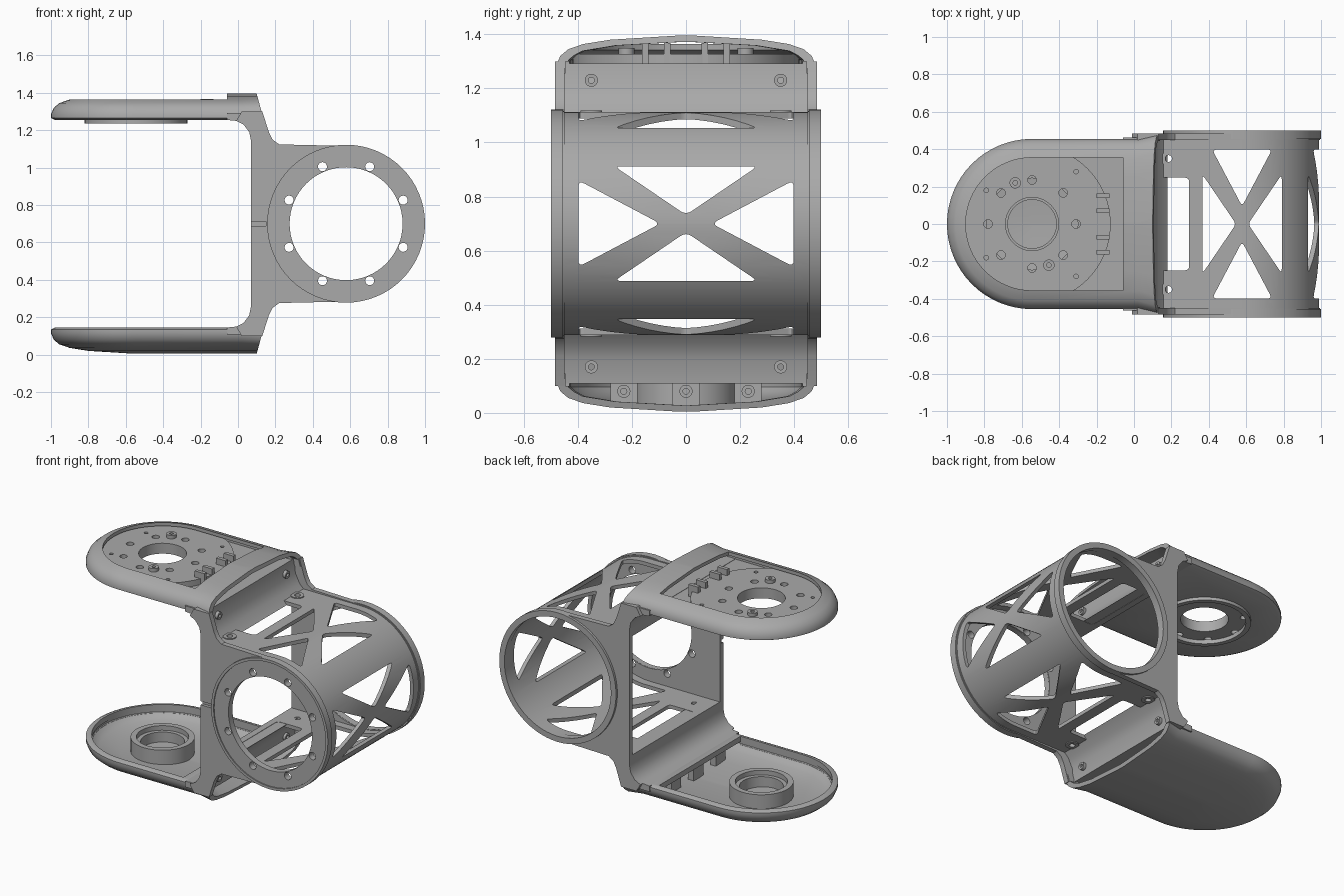
import bpy, bmesh
from math import cos, sin, pi, radians
from mathutils import Vector

cube = bpy.data.objects.get("Cube")
if cube:
    bpy.data.objects.remove(cube)

GREY = (0.4, 0.4, 0.4, 1)
metal = bpy.data.materials.new("plain_grey")
metal.use_nodes = True
metal.diffuse_color = GREY
metal.node_tree.nodes["Principled BSDF"].inputs["Base Color"].default_value = GREY

MID = 0.70      # height of the plane of symmetry
CX = 0.578      # barrel axis
DISC = -0.545   # centre of the round arm ends
ARM_R = 0.455


def loft(name, rings):
    """Solid through rings of equal point count, capped at both ends."""
    bm = bmesh.new()
    rows = [[bm.verts.new(p) for p in ring] for ring in rings]
    n = len(rows[0])
    for a, b in zip(rows, rows[1:]):
        for i in range(n):
            j = (i + 1) % n
            bm.faces.new((a[i], a[j], b[j], b[i]))
    bm.faces.new(rows[0])
    bm.faces.new(rows[-1])
    bmesh.ops.recalc_face_normals(bm, faces=bm.faces)
    mesh = bpy.data.meshes.new(name)
    bm.to_mesh(mesh)
    bm.free()
    mesh.materials.append(metal)
    obj = bpy.data.objects.new(name, mesh)
    bpy.context.collection.objects.link(obj)
    return obj


def prism(name, pts, lo, hi, axis):
    place = {"X": lambda u, v, w: (w, u, v),
             "Y": lambda u, v, w: (u, w, v),
             "Z": lambda u, v, w: (u, v, w)}[axis]
    return loft(name, [[place(u, v, w) for u, v in pts] for w in (lo, hi)])


def circle(u, v, r, n=48):
    return [(u + r * cos(2 * pi * i / n), v + r * sin(2 * pi * i / n)) for i in range(n)]


def rect(u0, u1, v0, v1):
    return [(u0, v0), (u1, v0), (u1, v1), (u0, v1)]


def rounded(pts, d=0.025):
    """Round every corner of a polygon."""
    out = []
    for i, p in enumerate(pts):
        p = Vector(p)
        a = p + (Vector(pts[i - 1]) - p).normalized() * d
        b = p + (Vector(pts[(i + 1) % len(pts)]) - p).normalized() * d
        for t in (0, 0.25, 0.5, 0.75, 1):
            out.append(tuple(a * (1 - t) ** 2 + p * 2 * t * (1 - t) + b * t * t))
    return out


def cut(obj, *cutters):
    for c in cutters:
        mod = obj.modifiers.new("cut", "BOOLEAN")
        mod.operation, mod.solver, mod.object = "DIFFERENCE", "EXACT", c
        bpy.context.view_layer.objects.active = obj
        bpy.ops.object.modifier_apply(modifier=mod.name)
        bpy.data.objects.remove(c)
    return obj


def ring(name, u, v, r, inner, lo, hi, axis):
    return cut(prism(name, circle(u, v, r), lo, hi, axis),
               prism("cutter", circle(u, v, inner), lo - 0.1, hi + 0.1, axis))


def stadium(r, x_end, flare=0.0, n=32):
    arc = [(DISC - r * sin(pi * i / n), -r * cos(pi * i / n)) for i in range(n + 1)]
    return [(x_end, -r - flare), (0.02, -r)] + arc + [(0.02, r), (x_end, r + flare)]


def dome(name, steps, s, x_end=None):
    """Domed arm solid from (inset, distance from the middle plane) steps."""
    rings = []
    for inset, h in steps:
        end = 0.1 + (0.695 - h) * 0.27 if x_end is None else x_end
        rings.append([(x, y, MID + s * h) for x, y in stadium(ARM_R - inset, end, 0.025)])
    return loft(name, rings)


def slab(name, pts, h0, h1, s):
    return prism(name, pts, MID + s * h0, MID + s * h1, "Z")


# Arms: domed shells, hollow and open toward the barrel
OUTER = [(.02, .555), (0, .565), (0, .585), (.015, .62), (.045, .645),
         (.1, .664), (.2, .68), (.445, .695)]
INNER = [(.03, .59), (.03, .605), (.05, .622), (.08, .638), (.2, .658), (.445, .672)]
BEND = [(-.06, .555), (-.01, .55), (.03, .53), (.06, .49), (.07, .44), (.07, .39)]
for s, level in ((1, "upper"), (-1, "lower")):
    arm = dome(level + "_arm", OUTER, s)
    cut(arm, dome("cutter", INNER, s, 0.3), slab("cutter", rect(.085, .3, -.445, .445), .5, .6, s))
    if s > 0:
        pocket = [(min(x, -.06), y) for x, y in stadium(.355, -.06) if x != .02]
        cut(arm, slab("cutter", pocket, .595, .8, s),
            slab("cutter", circle(DISC, 0, .26), .5, .65, s))
    else:
        tray = [p for p in stadium(.42, -.1) if p[0] != .02]
        cut(arm, slab("cutter", tray, .5, .61, s))
    # Curved panel joining the arm to the barrel, with two screws
    panel = BEND + [(.18, .39), (.13, .44), (.10, .5), (.09, .592), (-.06, .592)]
    prism(level + "_bend_panel", [(x, MID + s * h) for x, h in panel], -.462, .462, "Y")
    for y in (-.35, .35):
        ring(level + "_panel_screw", y, MID + s * .53, .024, .011, .08, .115, "X")

# Upper mounting disc with its hole pattern, screws and clips
disc = slab("mounting_disc", circle(DISC, 0, .42, 64), .56, .628, 1)
cut(disc, slab("cutter", circle(DISC, 0, .142), .5, .7, 1))
spots = [(DISC + .235 * cos(k * pi / 4), .235 * sin(k * pi / 4), .023) for k in range(8)]
spots += [(x, sy * y, .012) for x, y in ((-.79, .18), (-.31, .28)) for sy in (-1, 1)]
for x, y, r in spots:
    cut(disc, slab("cutter", circle(x, y, r, 20), .5, .7, 1))
for x, y in ((-.635, .22), (-.455, -.22)):
    ring("disc_screw", x, y, .03, .012, MID + .62, MID + .65, "Z")
for y in (-.15, -.07, .07, .15):
    slab("cable_clip", rect(-.2, -.13, y - .012, y + .012), .58, .668, 1)
ring("under_ring", DISC, 0, .275, .245, MID + .535, MID + .565, "Z")

# Lower tray: bearing cup and screw posts
ring("bearing_cup", DISC, 0, .19, .155, .02, .13, "Z")
ring("bearing_seat", DISC, 0, .17, .13, .02, .1, "Z")
for y in (-.23, 0, .23):
    prism("screw_post", rect(y - .05, y + .05, .025, .125), -.09, -.05, "X")
    ring("post_screw", y, .08, .024, .011, -.06, -.035, "X")


# Barrel sleeve: U-shaped sheet open toward the arms
def u_shape(r, x0, n=40):
    arc = [(CX + r * sin(pi * i / n), MID + r * cos(pi * i / n)) for i in range(n + 1)]
    return [(x0, MID + r)] + arc + [(x0, MID - r)]


sleeve = prism("barrel_sleeve", u_shape(.412, .07), -.475, .475, "Y")
cut(sleeve, prism("cutter", u_shape(.388, -.2), -.6, .6, "Y"))

# Cross-braced windows: four triangles around an X
END_TRI = [(-.16, .398), (.16, .398), (0, .095)]
SIDE_TRI = [(.212, -.265), (.212, .265), (.032, 0)]
for tri in (END_TRI, SIDE_TRI):
    for s in (-1, 1):
        flip = [(a, b * s) if tri is END_TRI else (a * s, b) for a, b in tri]
        cut(sleeve,
            prism("cutter", rounded([(CX + a, b) for a, b in flip]), -.2, 1.6, "Z"),
            prism("cutter", rounded([(b, MID + a) for a, b in flip]), CX + .1, 1.3, "X"))
cut(sleeve, prism("cutter", rounded(rect(.112, .295, -.248, .248)), -.2, 1.6, "Z"))
for y in (-.35, .35):
    cut(sleeve, prism("cutter", circle(.185, y, .018, 20), -.2, 1.6, "Z"))
    for z in (MID - .405, MID + .405):
        ring("sleeve_eyelet", .185, y, .04, .018, z - .013, z + .013, "Z")

# Side plates with round openings
half = BEND[::-1][:5] + [(.02, .6), (.13, .6), (.165, .49), (.185, .45), (.22, .424), (CX, .416)]
nose = [(CX + .416 * sin(a), .416 * cos(a)) for a in (pi * i / 40 for i in range(1, 40))]
plate = half + nose + [(x, -h) for x, h in reversed(half)]
plate = [(x, MID + h) for x, h in plate]
for side, s, hole in (("front", -1, .302), ("back", 1, .385)):
    lo, hi = sorted((s * .45, s * .485))
    wall = prism(side + "_side_plate", plate, lo, hi, "Y")
    cut(wall, prism("cutter", circle(CX, MID, hole + .001, 64), lo - .1, hi + .1, "Y"))
    lo, hi = sorted((s * .455, s * .5))
    rim = prism(side + "_rim", circle(CX, MID, .422, 64), lo, hi, "Y")
    cut(rim, prism("cutter", circle(CX, MID, hole, 64), lo - .1, hi + .1, "Y"))
    if side == "front":
        # Shallow face recess, bolt holes and cable slot
        step = ring("cutter", CX, MID, .405, .2, -.6, -.493, "Y")
        cut(rim, step)
        for k in range(8):
            a = pi / 8 + k * pi / 4
            for part in (wall, rim):
                cut(part, prism("cutter", circle(CX + .33 * cos(a), MID + .33 * sin(a), .024, 20),
                                -.6, -.4, "Y"))
        cut(wall, prism("cutter", rect(0, .15, MID - .012, MID + .012), -.6, -.465, "Y"))

# Smooth curved faces, keep edges crisp
for obj in bpy.context.collection.objects:
    obj.select_set(obj.type == "MESH" and metal.name in obj.data.materials)
bpy.ops.object.shade_smooth_by_angle(angle=radians(30))
